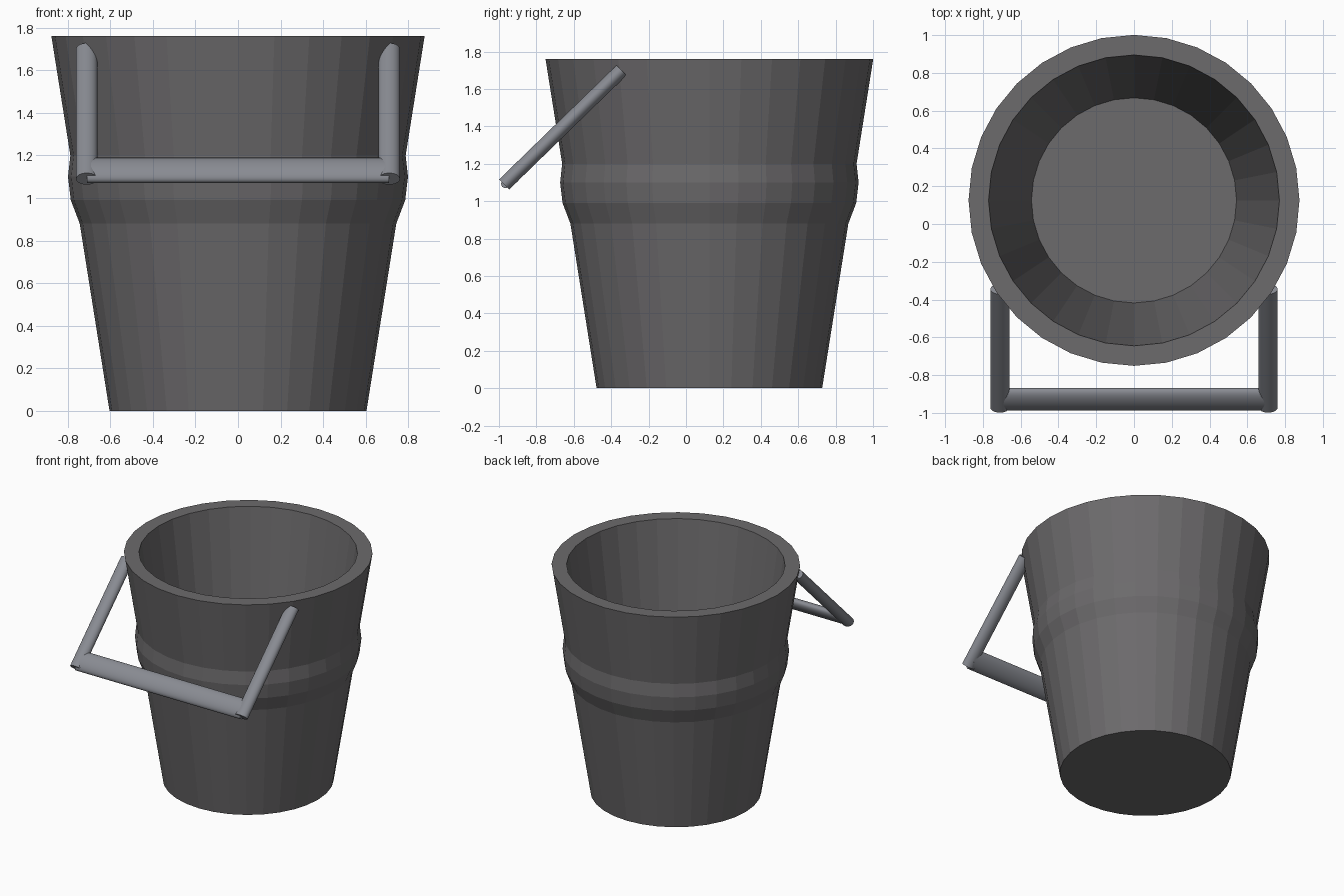
import bpy, bmesh
from math import cos, sin, pi
from mathutils import Vector, Matrix

if "Cube" in bpy.data.objects:
    bpy.data.objects.remove(bpy.data.objects["Cube"])

SIDES = 32
CY = 0.125  # bucket axis offset in y


def material(name, rgb):
    m = bpy.data.materials.new(name)
    m.diffuse_color = (*rgb, 1)
    m.use_nodes = True
    m.node_tree.nodes["Principled BSDF"].inputs["Base Color"].default_value = m.diffuse_color
    return m


def finish(bm, name, mat):
    bmesh.ops.recalc_face_normals(bm, faces=bm.faces)
    me = bpy.data.meshes.new(name)
    bm.to_mesh(me)
    bm.free()
    me.materials.append(mat)
    ob = bpy.data.objects.new(name, me)
    bpy.context.collection.objects.link(ob)
    return ob


def lathe(name, profile, mat):
    """Closed vessel: rings joined in order, capped at both ends."""
    bm = bmesh.new()
    rings = [[bm.verts.new((r * cos(2 * pi * i / SIDES), CY + r * sin(2 * pi * i / SIDES), z))
              for i in range(SIDES)] for r, z in profile]
    for a, b in zip(rings, rings[1:]):
        for i in range(SIDES):
            j = (i + 1) % SIDES
            bm.faces.new((a[i], a[j], b[j], b[i]))
    bm.faces.new(rings[0])
    bm.faces.new(rings[-1])
    return finish(bm, name, mat)


def rod(name, p0, p1, u, v, mat):
    """Elliptical rod from p0 to p1 with half-axis vectors u and v."""
    p0, p1 = Vector(p0), Vector(p1)
    d = p1 - p0
    m = Matrix((u, v, d)).transposed().to_4x4()
    m.translation = (p0 + p1) / 2
    bm = bmesh.new()
    bmesh.ops.create_cone(bm, cap_ends=True, segments=SIDES, radius1=1, radius2=1, depth=1, matrix=m)
    ob = finish(bm, name, mat)
    for f in ob.data.polygons:
        f.use_smooth = len(f.vertices) == 4
    return ob


dark = material("bucket_grey", (0.15, 0.145, 0.15))
steel = material("handle_grey", (0.25, 0.26, 0.29))

# Bucket: outside wall with swollen band, flat rim, tapered inside and floor
lathe("bucket", [(0.603, 0), (0.743, 0.88), (0.785, 0.99), (0.798, 1.1), (0.787, 1.2),
                 (0.876, 1.76), (0.77, 1.76), (0.543, 0.12)], dark)

# Handle: two arms leaning forward and a flattened cross bar
top, low = Vector((0, -0.345, 1.70)), Vector((0, -0.972, 1.09))
along = (top - low).normalized()
normal = along.cross(Vector((1, 0, 0)))
for side, label in ((-1, "left"), (1, "right")):
    off = Vector((side * 0.71, 0, 0))
    rod("handle_arm_" + label, low + off, top + off, Vector((0.05, 0, 0)), normal * 0.038, steel)
rod("handle_bar", (-0.71, -0.928, 1.13), (0.71, -0.928, 1.13), along * 0.076, normal * 0.037, steel)
